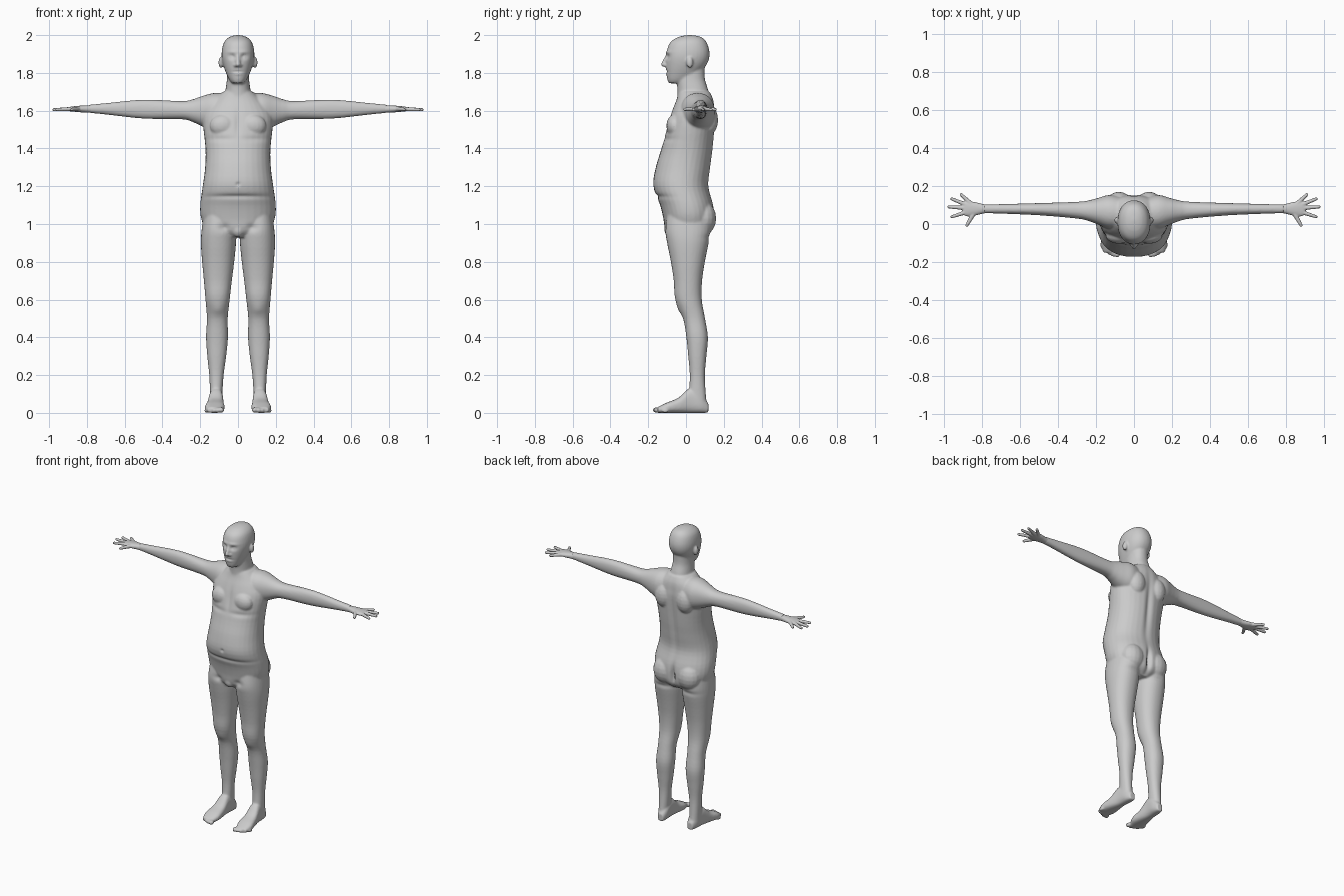
import bpy, bmesh, math
from mathutils import Vector, Matrix

default_cube = bpy.data.objects.get("Cube")
if default_cube:
    bpy.data.objects.remove(default_cube, do_unlink=True)

GREY = (0.6, 0.6, 0.6, 1)
clay = bpy.data.materials.new("plain grey")
clay.use_nodes = True
clay.diffuse_color = GREY
clay.node_tree.nodes["Principled BSDF"].inputs["Base Color"].default_value = GREY


def smooth_rows(rows, steps=4):
    """Interpolate between cross-section rows with a Catmull-Rom spline."""
    rows = [Vector(row) for row in rows]
    padded = [rows[0]] + rows + [rows[-1]]
    result = []
    for before, start, end, after in zip(padded, padded[1:], padded[2:], padded[3:]):
        leave, arrive = (end - before) / 2, (after - start) / 2
        for step in range(steps):
            t = step / steps
            ease = t * t * (3 - 2 * t)
            result.append(start.lerp(end, ease) + leave * t * (1 - t) ** 2
                          - arrive * t * t * (1 - t))
    return result + [rows[-1]]


def loft(bm, axis, rows, side=1, power=2.2, count=32):
    """Skin rows of (position, centre u, centre v, radius u, radius v)."""
    rings = []
    for along, centre_u, centre_v, radius_u, radius_v in smooth_rows(rows):
        ring = []
        for k in range(count):
            c = math.cos(math.tau * k / count)
            s = math.sin(math.tau * k / count)
            u = centre_u + radius_u * math.copysign(abs(c) ** (2 / power), c)
            v = centre_v + radius_v * math.copysign(abs(s) ** (2 / power), s)
            x, y, z = {"x": (along, u, v), "y": (u, along, v), "z": (u, v, along)}[axis]
            ring.append(bm.verts.new((x * side, y, z)))
        rings.append(ring)
    faces = [bm.faces.new(rings[0]), bm.faces.new(rings[-1])]
    for lower, upper in zip(rings, rings[1:]):
        for k in range(count):
            n = (k + 1) % count
            faces.append(bm.faces.new((lower[k], lower[n], upper[n], upper[k])))
    bmesh.ops.recalc_face_normals(bm, faces=faces)


def central(rows):
    """Turn (height, half width, front, back) into loft rows on the midline."""
    return [(z, 0, (front + back) / 2, half, (back - front) / 2)
            for z, half, front, back in rows]


def ball(bm, centre, radii, side=1):
    x, y, z = centre
    place = Matrix.Translation((x * side, y, z)) @ Matrix.Diagonal((*radii, 1))
    bmesh.ops.create_uvsphere(bm, u_segments=16, v_segments=10, radius=1, matrix=place)


def rod(bm, start, end, start_radius, end_radius, side=1, count=18):
    """Rounded tapering rod made of overlapping balls."""
    for k in range(count):
        t = k / (count - 1)
        radius = start_radius + (end_radius - start_radius) * t
        ball(bm, Vector(start).lerp(Vector(end), t), [radius] * 3, side)


def weld(name, bm, voxel, smoothing):
    """Fuse overlapping volumes into one smooth skin."""
    mesh = bpy.data.meshes.new(name)
    bm.to_mesh(mesh)
    bm.free()
    obj = bpy.data.objects.new(name, mesh)
    bpy.context.collection.objects.link(obj)
    remesh = obj.modifiers.new("weld", "REMESH")
    remesh.mode = "VOXEL"
    remesh.voxel_size = voxel
    relax = obj.modifiers.new("relax", "SMOOTH")
    relax.iterations = smoothing
    bpy.context.view_layer.update()
    graph = bpy.context.evaluated_depsgraph_get()
    skin = bpy.data.meshes.new_from_object(obj.evaluated_get(graph))
    obj.modifiers.clear()
    obj.data = skin
    skin.materials.clear()
    skin.materials.append(clay)
    skin.shade_smooth()
    return skin


def sculpt(skin, x, z, width, height, depth, facing):
    """Push a soft mirrored mark into the front (-1) or back (1) of the skin."""
    for vert, normal in zip(skin.vertices, normals):
        across = (abs(vert.co.x) - x) / width
        up = (vert.co.z - z) / height
        distance = across * across + up * up
        if distance < 9:
            strength = max(0, facing * normal.y) * math.exp(-distance)
            vert.co -= normal * depth * strength


body = bmesh.new()

# Trunk from crotch to collar
loft(body, "z", central([
    (.93, .09, -.08, .1), (.97, .165, -.11, .14), (1.03, .195, -.12, .15),
    (1.1, .2, -.137, .145), (1.2, .187, -.173, .12), (1.3, .174, -.16, .13),
    (1.4, .172, -.13, .143), (1.55, .186, -.09, .155), (1.61, .165, -.07, .152),
    (1.66, .125, -.05, .145), (1.7, .08, -.04, .127)]))
ball(body, (0, -.085, .97), (.035, .03, .04))

# Neck, head and nose
loft(body, "z", central([
    (1.6, .075, -.05, .13), (1.7, .067, -.045, .12), (1.77, .058, -.05, .1),
    (1.84, .055, -.04, .1)]))
loft(body, "z", central([
    (1.745, .03, -.09, -.01), (1.77, .05, -.1, .04), (1.84, .078, -.107, .107),
    (1.9, .087, -.105, .125), (1.96, .075, -.085, .11), (1.99, .045, -.04, .08),
    (2, .01, .01, .03)]))
rod(body, (0, -.1, 1.89), (0, -.12, 1.845), .009, .013)

for side in (1, -1):
    # Nostrils and ears
    ball(body, (.013, -.11, 1.84), (.009, .01, .008), side)
    ball(body, (.09, .02, 1.855), (.014, .018, .03), side)
    # Shoulder blades, chest and buttocks
    ball(body, (.08, .12, 1.55), (.06, .05, .08), side)
    ball(body, (.08, -.06, 1.52), (.07, .044, .06), side)
    ball(body, (.09, .09, 1.03), (.08, .07, .09), side)

    # Arms, dropping and coming forward towards the shoulder
    arm = [(.06, .085, .105), (.13, .09, .1), (.19, .07, .08), (.24, .054, .06),
           (.3, .044, .048), (.5, .032, .05), (.7, .025, .03), (.79, .023, .021)]
    loft(body, "x", [(x, .08 - .03 * (1 - x) ** 4, 1.61 - .03 * (1 - x) ** 4, deep, tall)
                     for x, deep, tall in arm], side)

    # Legs, the shin set back behind the thigh
    leg = [(1.05, .08, .11), (.97, .09, .12), (.9, .093, .11), (.8, .085, .09),
           (.7, .074, .075), (.6, .064, .07), (.5, .055, .058), (.4, .058, .057),
           (.3, .05, .048), (.2, .038, .04), (.1, .033, .045), (.04, .032, .05)]
    loft(body, "z", [(z, .117 - .015 * z, .035 - .025 * math.tanh((z - .52) * 16), wide, deep)
                     for z, wide, deep in leg], side)

    # Feet turned slightly out, with toes
    foot = [(.118, .02, .05), (.08, .034, .1), (.02, .037, .13), (-.04, .045, .08),
            (-.1, .052, .055), (-.15, .036, .03)]
    loft(body, "y", [(y, .117 - .06 * y, top / 2, wide, top / 2)
                     for y, wide, top in foot], side, power=2.6)
    for toe in range(5):
        size = .015 - .001 * toe
        ball(body, (.088 + .02 * toe, -.158 + .003 * toe ** 2, size),
             (size, .019, size), side)

body_skin = weld("body", body, .0062, 5)
normals = [vert.normal.copy() for vert in body_skin.vertices]
FRONT, BACK = -1, 1
marks = {
    "eye sockets": (.033, 1.886, .018, .013, .013, FRONT),
    "eyelids": (.033, 1.884, .009, .006, -.005, FRONT),
    "brows": (.03, 1.91, .03, .009, -.004, FRONT),
    "mouth": (0, 1.806, .026, .005, .006, FRONT),
    "lower lip": (0, 1.795, .02, .006, -.004, FRONT),
    "chest folds": (.09, 1.45, .07, .015, .006, FRONT),
    "breastbone": (0, 1.53, .015, .07, .007, FRONT),
    "belly fold": (0, 1.145, .17, .012, .008, FRONT),
    "navel": (0, 1.21, .01, .01, .008, FRONT),
    "groin": (.075, .98, .03, .02, .008, FRONT),
    "kneecaps": (.105, .55, .03, .03, -.006, FRONT),
    "spine": (0, 1.4, .02, .2, .012, BACK),
    "cleft": (0, 1.02, .015, .07, .026, BACK),
    "seat folds": (.09, .93, .07, .015, .006, BACK),
}
for mark in marks.values():
    sculpt(body_skin, *mark)

# Hands with digits fanned out from the palm
for side, label in ((1, "left"), (-1, "right")):
    hand = bmesh.new()
    palm = [(.76, .02, .02), (.8, .026, .019), (.84, .036, .017), (.88, .04, .013),
            (.9, .03, .009)]
    loft(hand, "x", [(x, .08, 1.609, wide, thick) for x, wide, thick in palm], side)
    for angle, reach in ((-60, .1), (-18, .135), (4, .145), (22, .14), (43, .11)):
        aim = Vector((math.cos(math.radians(angle)), math.sin(math.radians(angle)), -.03))
        centre = Vector((.83, .08, 1.61))
        rod(hand, centre + aim * .03, centre + aim * reach, .013, .0085, side)
    weld(label + "_hand", hand, .004, 2)
